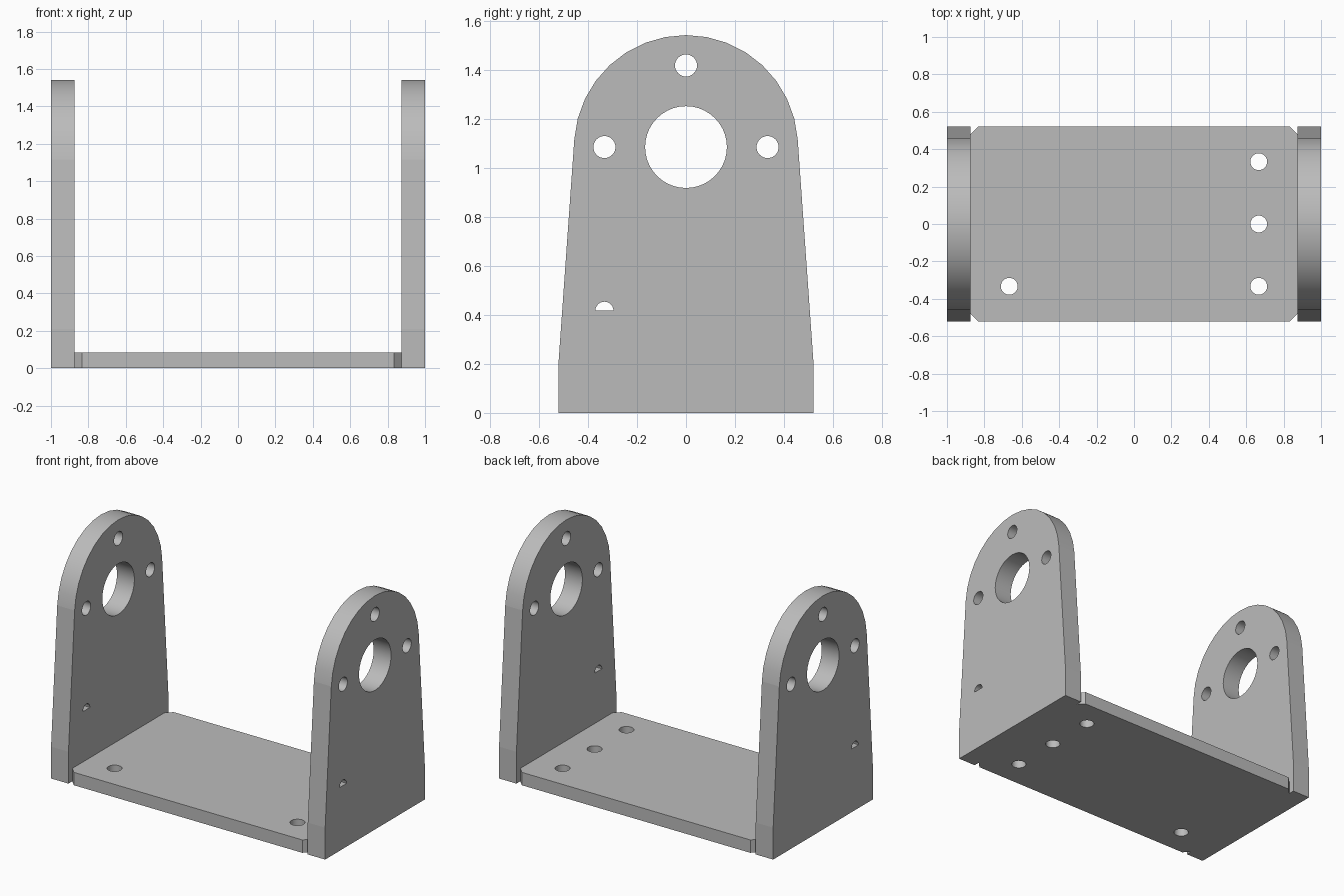
import bpy, bmesh
from math import cos, sin, pi, radians
from mathutils import Vector

cube = bpy.data.objects.get("Cube")
if cube:
    bpy.data.objects.remove(cube, do_unlink=True)

GREY = (0.5, 0.5, 0.5, 1)
metal = bpy.data.materials.new("plain grey")
metal.use_nodes = True
metal.diffuse_color = GREY
metal.node_tree.nodes["Principled BSDF"].inputs["Base Color"].default_value = GREY


def arc(cx, cy, r, start, end, steps):
    angles = [radians(start + (end - start) * i / steps) for i in range(steps + 1)]
    return [(cx + r * cos(a), cy + r * sin(a)) for a in angles]


def circle(cx, cy, r, steps=32):
    return arc(cx, cy, r, 0, 360, steps)[:-1]


def prism(name, outline, place, depth):
    """Extrude a flat outline; place maps its 2D points into space."""
    bm = bmesh.new()
    face = bm.faces.new([bm.verts.new(place(u, v)) for u, v in outline])
    new = bmesh.ops.extrude_face_region(bm, geom=[face])["geom"]
    verts = [g for g in new if isinstance(g, bmesh.types.BMVert)]
    bmesh.ops.translate(bm, verts=verts, vec=depth)
    bmesh.ops.recalc_face_normals(bm, faces=bm.faces)
    mesh = bpy.data.meshes.new(name)
    bm.to_mesh(mesh)
    bm.free()
    mesh.materials.append(metal)
    obj = bpy.data.objects.new(name, mesh)
    bpy.context.collection.objects.link(obj)
    return obj


def drill(obj, cutters):
    bpy.ops.object.select_all(action="DESELECT")
    obj.select_set(True)
    bpy.context.view_layer.objects.active = obj
    for cutter in cutters:
        mod = obj.modifiers.new("hole", "BOOLEAN")
        mod.operation = "DIFFERENCE"
        mod.solver = "EXACT"
        mod.object = cutter
        bpy.ops.object.modifier_apply(modifier=mod.name)
        bpy.data.objects.remove(cutter, do_unlink=True)
    bpy.ops.object.shade_smooth_by_angle(angle=radians(30))


HALF_Y, INNER, AXIS_Z = 0.52, 0.873, 1.085

# Base plate with chamfered corners and four mounting holes
C = 0.04
corner = [(INNER, HALF_Y - C), (INNER - C, HALF_Y)]
half = corner + [(-x, y) for x, y in reversed(corner)]
outline = half + [(-x, -y) for x, y in half]
base = prism("base_plate", outline, lambda x, y: (x, y, 0), Vector((0, 0, 0.085)))
holes = [(0.667, 0.333), (0.667, 0), (0.667, -0.333), (-0.667, -0.333)]
drill(base, [prism("base_hole", circle(x, y, 0.045),
                   lambda u, v: (u, v, -0.1), Vector((0, 0, 0.4)))
             for x, y in holes])

# Upright plates: straight foot, tapered sides, rounded top
upright = ([(-HALF_Y, 0), (HALF_Y, 0), (HALF_Y, 0.21)]
           + arc(0, AXIS_Z, 0.457, 4, 176, 16) + [(-HALF_Y, 0.21)])
cuts = [circle(0, AXIS_Z, 0.167, 40)]                      # shaft opening
cuts += [circle(0.333 * cos(a), AXIS_Z + 0.333 * sin(a), 0.045)
         for a in (0, pi / 2, pi)]                         # screw holes
cuts += [arc(-0.333, 0.417, 0.037, 0, 180, 12)]            # half-round slot

for name, x0 in (("left_upright", INNER), ("right_upright", -1)):
    plate = prism(name, upright, lambda y, z: (x0, y, z), Vector((1 - INNER, 0, 0)))
    drill(plate, [prism("upright_hole", c, lambda y, z: (x0 - 0.1, y, z),
                        Vector((0.4, 0, 0))) for c in cuts])
    # Keep the straight side edges flat
    for p in plate.data.polygons:
        if abs(p.center.y) > 0.44 and abs(p.normal.z) < 0.08:
            p.use_smooth = False
